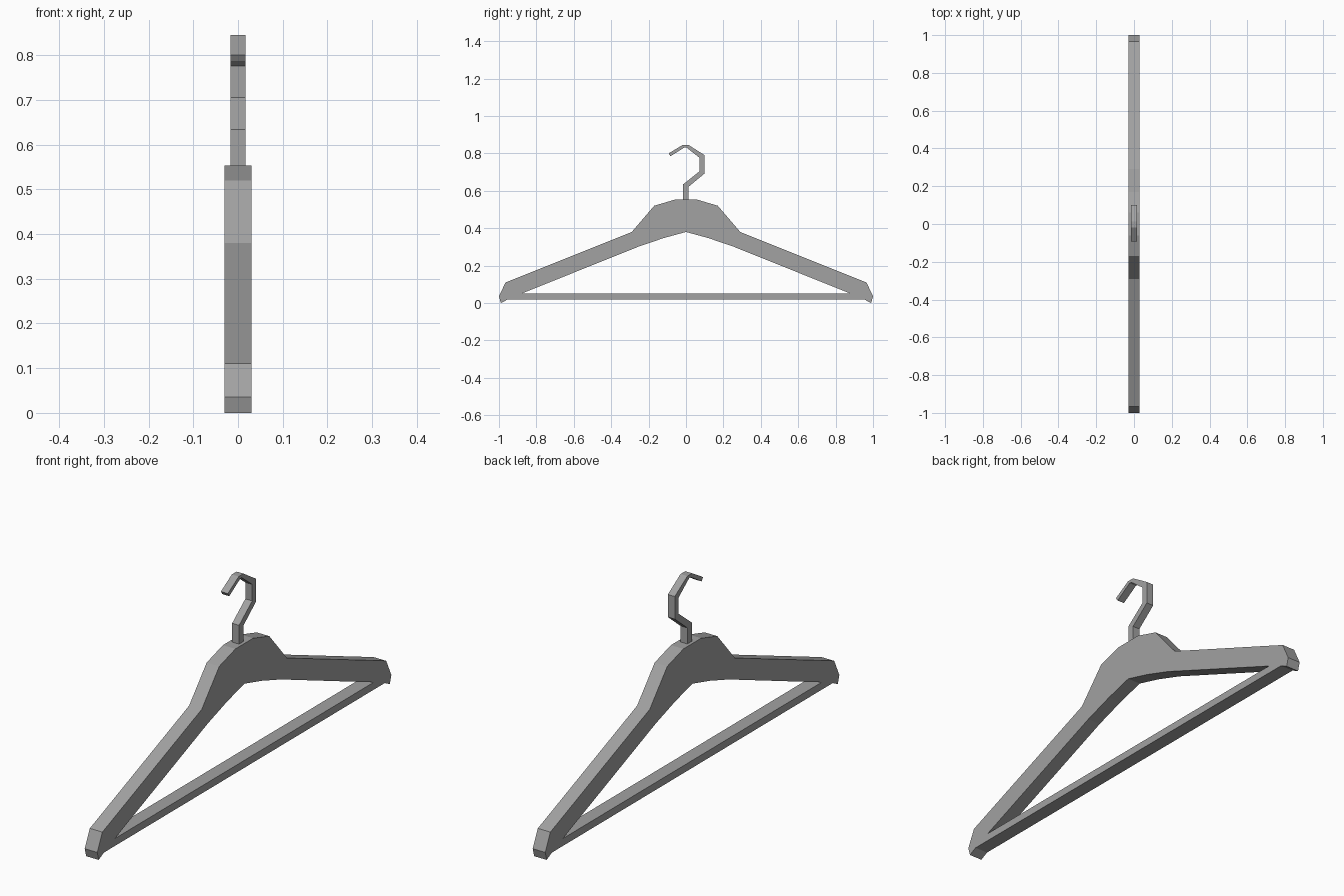
import bpy
from math import radians

cube = bpy.data.objects.get("Cube")
if cube:
    bpy.data.objects.remove(cube, do_unlink=True)

grey = bpy.data.materials.new("plain grey")
grey.use_nodes = True
colour = (0.36, 0.36, 0.36, 1)
grey.diffuse_color = colour
grey.node_tree.nodes["Principled BSDF"].inputs["Base Color"].default_value = colour


def mirrored(half):
    """Close a (y, z) half outline across y = 0."""
    return half + [(-y, z) for y, z in reversed(half) if y > 0]


def plate(name, loops, half_width):
    """Extrude filled (y, z) outlines along x; inner loops become holes."""
    curve = bpy.data.curves.new(name, "CURVE")
    curve.dimensions = "2D"
    curve.fill_mode = "BOTH"
    curve.extrude = half_width
    for loop in loops:
        spline = curve.splines.new("POLY")
        spline.points.add(len(loop) - 1)
        for point, (y, z) in zip(spline.points, loop):
            point.co = (y, z, 0, 1)
        spline.use_cyclic_u = True
    curve.materials.append(grey)
    obj = bpy.data.objects.new(name, curve)
    obj.rotation_euler = (radians(90), 0, radians(90))
    bpy.context.collection.objects.link(obj)
    bpy.ops.object.select_all(action="DESELECT")
    obj.select_set(True)
    bpy.context.view_layer.objects.active = obj
    bpy.ops.object.convert(target="MESH")
    bpy.ops.object.shade_flat()


# Shoulders, arms and trouser bar around one opening
outer = mirrored([(0, .553), (.06, .553), (.17, .52), (.29, .38), (.965, .11),
                  (1, .036), (.99, 0), (.955, .018)])
opening = mirrored([(0, .38), (.12, .347), (.25, .303), (.88, .05)])
plate("hanger_body", [outer, opening], .03)

# Angular hook, opening towards the front
hook = [(-.093, .80), (-.018, .845), (.014, .845), (.1, .79), (.1, .693),
        (.014, .622), (.014, .54), (-.016, .54), (-.016, .634), (.073, .705),
        (.073, .776), (.002, .832), (-.008, .832), (-.083, .785)]
plate("hanger_hook", [hook], .0165)
